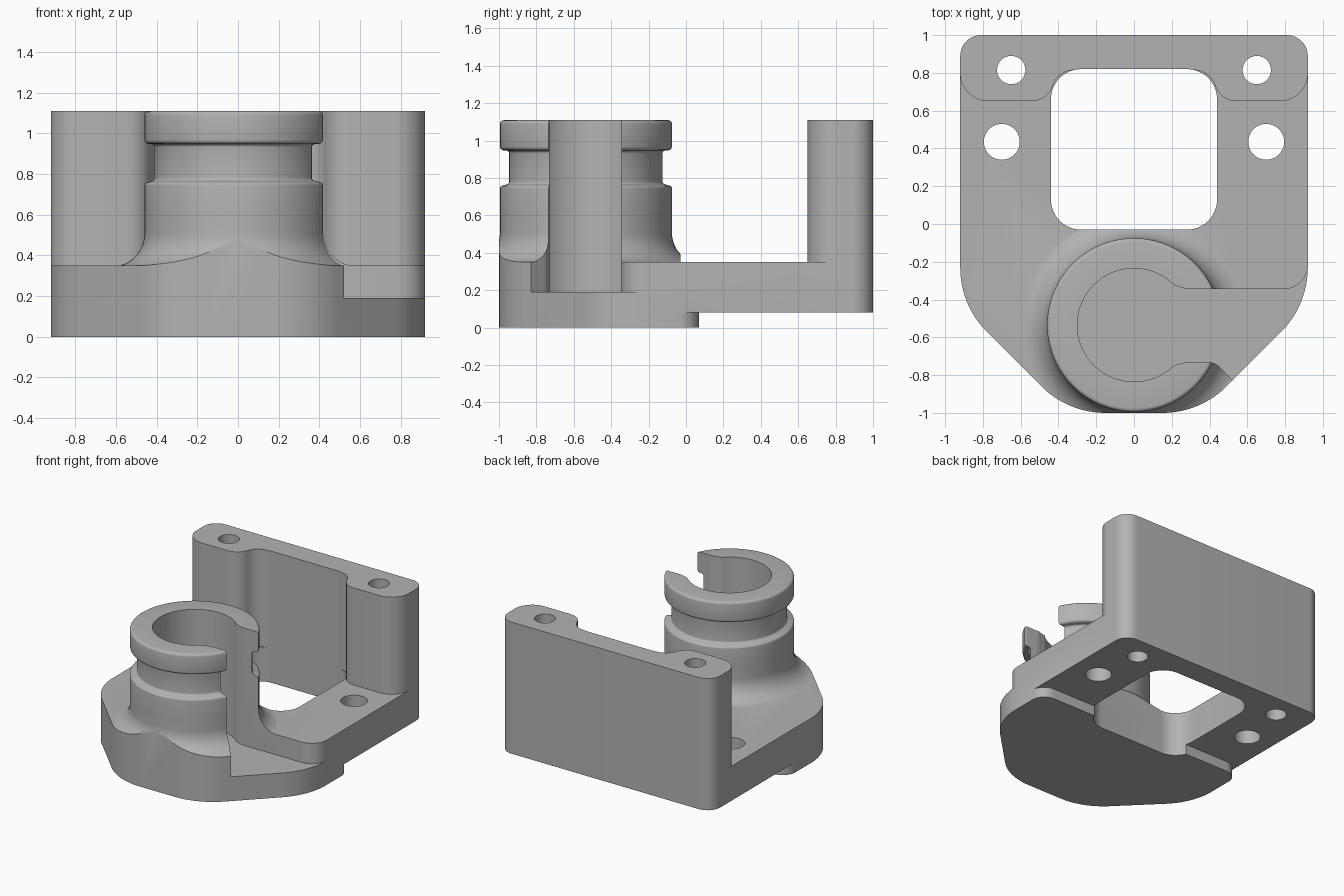
import bpy, bmesh
from math import pi, sin, cos, tan
from mathutils import Vector

cube = bpy.data.objects.get("Cube")
if cube:
    bpy.data.objects.remove(cube, do_unlink=True)

TOP, DECK, FLOOR, UNDER = 1.11, 0.35, 0.19, 0.08
CY, BORE = -0.535, 0.30      # clamp axis and bore radius


def rounded(points, steps=12):
    """Outline from (x, y) or (x, y, radius) corners, with rounded corners."""
    out = []
    for i, p in enumerate(points):
        c = Vector(p[:2])
        if len(p) == 2:
            out.append(c)
            continue
        a = (Vector(points[i - 1][:2]) - c).normalized()
        b = (Vector(points[(i + 1) % len(points)][:2]) - c).normalized()
        half = a.angle(b) / 2
        mid = c + (a + b).normalized() * p[2] / sin(half)
        start = c + a * p[2] / tan(half) - mid
        end = c + b * p[2] / tan(half) - mid
        sweep = start.angle(end)
        for k in range(steps + 1):
            t = k / steps
            out.append(mid + (start * sin((1 - t) * sweep) + end * sin(t * sweep)) / sin(sweep))
    return out


def mirrored(points):
    """Close a right half outline with its reflection in x."""
    return points + [(-p[0], *p[1:]) for p in reversed(points)]


def finish(name, bm):
    bmesh.ops.remove_doubles(bm, verts=bm.verts, dist=1e-5)
    bmesh.ops.recalc_face_normals(bm, faces=bm.faces)
    mesh = bpy.data.meshes.new(name)
    bm.to_mesh(mesh)
    bm.free()
    ob = bpy.data.objects.new(name, mesh)
    bpy.context.collection.objects.link(ob)
    return ob


def prism(name, outline, z0, z1):
    bm = bmesh.new()
    face = bm.faces.new([bm.verts.new((p[0], p[1], z0)) for p in outline])
    top = bmesh.ops.extrude_face_region(bm, geom=[face])["geom"]
    bmesh.ops.translate(bm, verts=[g for g in top if isinstance(g, bmesh.types.BMVert)],
                        vec=(0, 0, z1 - z0))
    return finish(name, bm)


def lathe(name, profile, y, steps=96):
    bm = bmesh.new()
    verts = [bm.verts.new((r, y, z)) for r, z in profile]
    edges = [bm.edges.new(e) for e in zip(verts, verts[1:])]
    bmesh.ops.spin(bm, geom=verts + edges, cent=(0, y, 0), axis=(0, 0, 1),
                   angle=2 * pi, steps=steps, use_merge=True)
    return finish(name, bm)


def cut(ob, tool):
    mod = ob.modifiers.new("cut", 'BOOLEAN')
    mod.operation, mod.solver, mod.object = 'DIFFERENCE', 'EXACT', tool
    bpy.context.view_layer.objects.active = ob
    bpy.ops.object.modifier_apply(modifier=mod.name)
    bpy.data.objects.remove(tool, do_unlink=True)


# Full-height blank with the outer outline
body = prism("mounting_bracket", rounded(mirrored(
    [(0.35, -1, 0.48), (0.92, -0.43, 0.48), (0.92, 1, 0.11)])), 0, TOP)

# Space above the deck, leaving the back wall with its two posts
space = prism("upper_space", rounded(mirrored(
    [(1.2, -1.2), (1.2, 0.81), (0.921, 0.81), (0.921, 0.65, 0.15),
     (0.46, 0.65, 0.12), (0.40, 0.815, 0.12)])), DECK, 1.3)

# Clamp column with flared root, groove and collar
flare = [(0.62 - 0.16 * sin(t * pi / 24), 0.505 - 0.16 * cos(t * pi / 24)) for t in range(13)]
shape = rounded([(0.46, 0.6), (0.46, 0.755, 0.015), (0.41, 0.77, 0.015), (0.41, 0.945, 0.015),
                 (0.46, 0.95, 0.02), (0.46, TOP - 0.001, 0.02), (0, TOP - 0.001)], 4)
column = lathe("clamp_column", [(0, 0.2), (0.62, 0.2)] + flare + [tuple(p) for p in shape], CY)
cut(space, column)
cut(body, space)

# Rear underside relief, leaving the thicker foot
cut(body, prism("underside_relief", rounded(mirrored(
    [(1.2, 1.2), (1.2, -0.05), (0.921, -0.05), (0.921, 0.07, 0.11)])), -0.1, UNDER))

# Window between foot and wall
cut(body, prism("window", rounded(mirrored(
    [(0.44, -0.03, 0.16), (0.44, 0.82, 0.16)])), -0.2, 1.4))

# Bore joined to the side slot, opening into a pocket
arc = [(BORE * cos(a), CY + BORE * sin(a))
       for a in (pi * (0.25 + 1.5 * k / 60) for k in range(61))]
pocket = arc + [(0.24, -0.742), (0.28, -0.73), (0.43, -0.73, 0.10), (0.55, -0.86), (0.6, -1.2),
                (1.2, -1.2), (1.2, -0.2), (0.921, -0.2), (0.921, -0.345, 0.13),
                (0.28, -0.345), (0.24, -0.333)]
cut(body, prism("pocket", rounded(pocket), FLOOR, 1.4))

# Bolt holes
for side in (-1, 1):
    for x, y, r in ((0.65, 0.815, 0.075), (0.70, 0.435, 0.095)):
        ring = [(side * x + r * cos(k * pi / 20), y + r * sin(k * pi / 20)) for k in range(40)]
        cut(body, prism("bolt_hole", ring, -0.2, 1.4))

# Plain grey finish
grey = bpy.data.materials.new("plain_grey")
grey.use_nodes = True
colour = (0.45, 0.45, 0.45, 1)
grey.diffuse_color = colour
grey.node_tree.nodes["Principled BSDF"].inputs["Base Color"].default_value = colour
body.data.materials.clear()
body.data.materials.append(grey)

bpy.ops.object.select_all(action='DESELECT')
body.select_set(True)
bpy.context.view_layer.objects.active = body
bpy.ops.object.shade_smooth_by_angle(angle=pi / 6)
